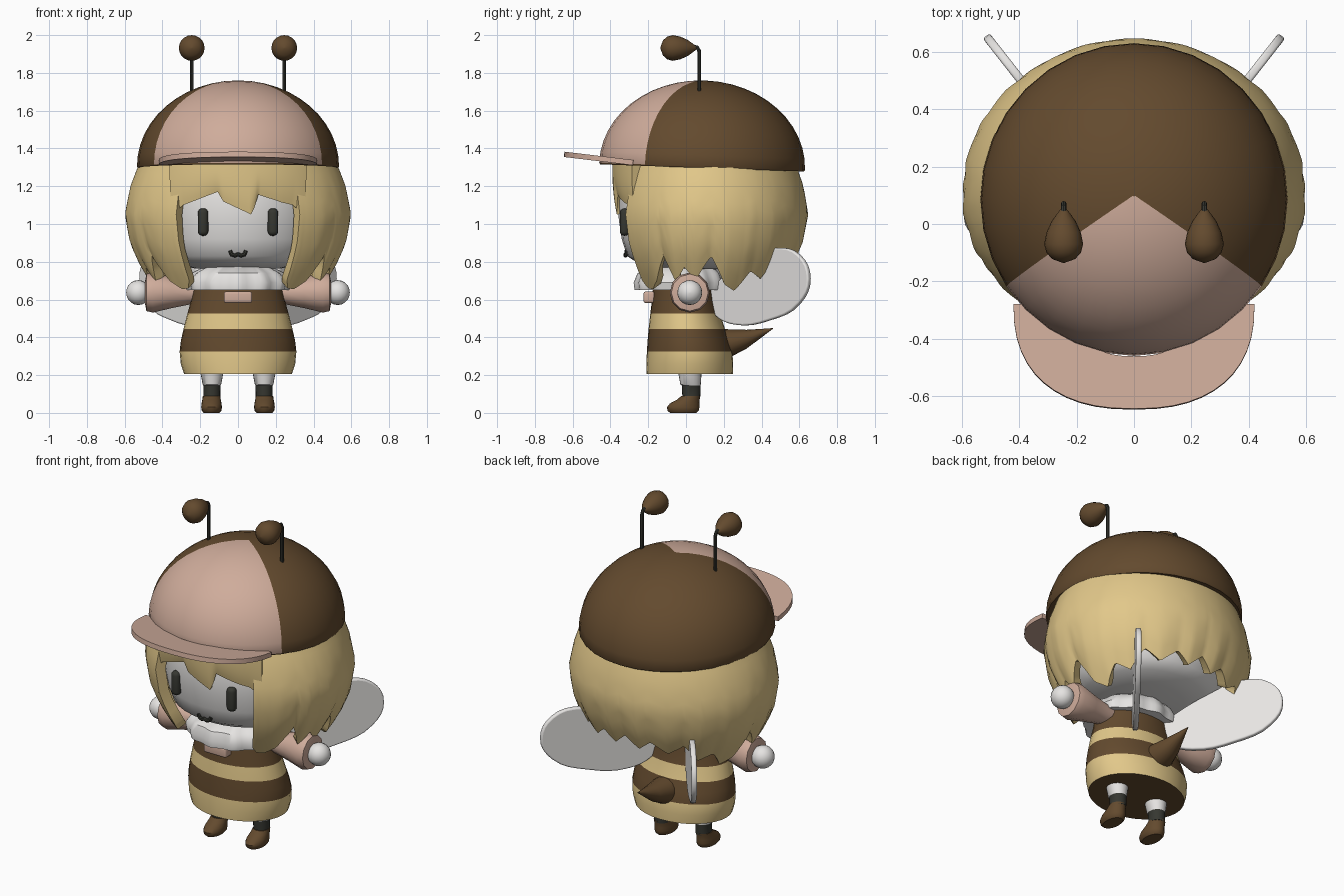
import bpy, math
from math import sin, cos, pi, radians

if "Cube" in bpy.data.objects:
    bpy.data.objects.remove(bpy.data.objects["Cube"])


def paint(name, r, g, b):
    """Flat material from display colour values 0-255."""
    m = bpy.data.materials.new(name)
    m.diffuse_color = [((c / 255 + 0.055) / 1.055) ** 2.4 for c in (r, g, b)] + [1]
    m.use_nodes = True
    m.node_tree.nodes["Principled BSDF"].inputs["Base Color"].default_value = m.diffuse_color
    return m


BROWN = paint("brown", 99, 74, 46)
PINK = paint("dusty pink", 207, 172, 155)
YELLOW = paint("honey yellow", 226, 200, 138)
PALE = paint("pale", 230, 228, 226)
DARK = paint("charcoal", 54, 55, 49)


def make(name, verts, faces, mats, rule=None, loc=(0, 0, 0), rot=(0, 0, 0)):
    me = bpy.data.meshes.new(name)
    me.from_pydata(verts, [], faces)
    for m in mats:
        me.materials.append(m)
    if rule:
        for p in me.polygons:
            p.material_index = rule(p)
    ob = bpy.data.objects.new(name, me)
    ob.location, ob.rotation_euler = loc, rot
    bpy.context.collection.objects.link(ob)
    return ob


def loft(name, levels, mats, rule=None, n=32, ripple=0, **kw):
    """Skin of stacked ellipses; each level is (rx, ry, centre y, z)."""
    verts, faces = [], []
    for rx, ry, cy, z in levels:
        for i in range(n):
            a = 2 * pi * i / n - pi / 2
            k = 1 + ripple * cos(12 * a)
            verts.append((rx * k * cos(a), cy + ry * k * sin(a), z))
    for j in range(len(levels) - 1):
        for i in range(n):
            a, b = j * n + i, j * n + (i + 1) % n
            faces.append((a, b, b + n, a + n))
    faces.append(tuple(reversed(range(n))))
    faces.append(tuple(range(len(verts) - n, len(verts))))
    return make(name, verts, faces, mats, rule, **kw)


def lerp(keys, x):
    if x <= keys[0][0]:
        return keys[0][1]
    for (x0, y0), (x1, y1) in zip(keys, keys[1:]):
        if x <= x1:
            return y0 + (y1 - y0) * (x - x0) / (x1 - x0)
    return keys[-1][1]


def solidify(ob, t, offset):
    m = ob.modifiers.new("thickness", 'SOLIDIFY')
    m.thickness, m.offset = t, offset


def tube(name, pts, r, mat):
    cu = bpy.data.curves.new(name, 'CURVE')
    cu.dimensions, cu.bevel_depth, cu.bevel_resolution = '3D', r, 2
    cu.use_fill_caps = True
    s = cu.splines.new('POLY')
    s.points.add(len(pts) - 1)
    for p, q in zip(s.points, pts):
        p.co = (*q, 1)
    cu.materials.append(mat)
    ob = bpy.data.objects.new(name, cu)
    bpy.context.collection.objects.link(ob)


def rounded_box(name, loc, size, bevel, mat):
    bpy.ops.mesh.primitive_cube_add(size=1, location=loc)
    ob = bpy.context.object
    ob.name = name
    ob.data.materials.append(mat)
    ob.scale = size
    bpy.ops.object.transform_apply(location=False, rotation=False, scale=True)
    m = ob.modifiers.new("round", 'BEVEL')
    m.width, m.segments = bevel, 4


# Hair: curved shells with a lower edge that varies around the head
WIDTH = [(0.64, 0.70), (0.7, 0.78), (0.8, 0.88), (0.9, 0.955), (1.05, 1.0),
         (1.2, 0.95), (1.34, 0.86)]


def hair_shell(name, a0, a1, step, edge, width, rows=10):
    verts, faces = [], []
    n = int((a1 - a0) / step) + 1
    for i in range(n):
        deg = a0 + i * step
        p, low = radians(deg), edge(deg)
        for j in range(rows):
            t = j / (rows - 1)
            z = 1.33 + (low - 1.33) * t
            k = width(z) * (1 + 0.35 * t ** 3 * min(0.06, max(-0.12, 0.74 - low)))
            depth = 0.5 if cos(p) > 0 else 0.55
            verts.append((0.6 * k * sin(p), 0.1 - depth * k * cos(p), z))
    for i in range(n - 1):
        for j in range(rows - 1):
            a = i * rows + j
            faces.append((a, a + 1, a + rows + 1, a + rows))
    solidify(make(name, verts, faces, [YELLOW]), 0.06, -1)


LOCKS = [(33, 0.70), (36, 0.66), (42, 0.655), (50, 0.70), (60, 0.83), (67, 0.69), (75, 0.77),
         (83, 0.70), (94, 0.83), (104, 0.68), (113, 0.645), (122, 0.75), (132, 0.71),
         (142, 0.82), (152, 0.76), (163, 0.83), (171, 0.77), (180, 0.84)]
FRINGE = [(-38, 1.05), (-31, 1.10), (-25, 1.12), (-11, 1.17), (-8, 1.12), (5, 1.06), (7, 1.05),
          (9, 1.09), (11, 1.155), (24, 1.115), (31, 1.10), (38, 1.05)]
hair_shell("hair", 33, 327, 1.5, lambda d: lerp(LOCKS, min(d, 360 - d)), lambda z: lerp(WIDTH, z))
hair_shell("fringe", -38, 38, 1, lambda d: lerp(FRINGE, d), lambda z: 0.98)

# Head
HEAD = [(0.01, 0.755), (0.5, 0.765), (0.75, 0.79), (0.89, 0.83), (0.955, 0.92), (0.99, 1.02),
        (1, 1.12), (0.95, 1.25), (0.8, 1.38), (0.4, 1.45)]
loft("head", [(0.46 * f, 0.44 * f, 0.08, z) for f, z in HEAD], [PALE])
for s in (-1, 1):
    rounded_box("eye", (s * 0.185, -0.325, 1.01), (0.055, 0.05, 0.145), 0.024, DARK)
tube("mouth", [(-0.042, -0.315, 0.858), (-0.034, -0.318, 0.838), (-0.015, -0.32, 0.833),
               (0, -0.32, 0.84), (0.015, -0.32, 0.833), (0.034, -0.318, 0.838),
               (0.042, -0.315, 0.858)], 0.011, DARK)

# Cap: dome with a pink front wedge, and a brim
dome = [(0.505, 0.515, 0, 0.0), (0.53, 0.54, 0, -0.003)]
for i in range(13):
    a = radians(89.5 * i / 12)
    dome.append((0.535 * cos(a), 0.545 * cos(a), 0, 0.005 + 0.455 * sin(a)))


def wedge(p):
    c = p.center
    return int(c.z > 0.001 and abs(math.atan2(c.x, -c.y)) < radians(56.3))


loft("cap", dome, [BROWN, PINK], wedge, loc=(0, 0.085, 1.30), rot=(radians(-2), 0, 0))

verts, faces, n = [], [], 25
for s in (0.5, 0.7, 0.85, 1):
    for i in range(n):
        a = pi * i / (n - 1)
        c, d = cos(a), max(sin(a), 0)
        x = 0.42 * s * math.copysign(abs(c) ** (2 / 2.4), c)
        y = -0.28 - 0.365 * s * d ** (2 / 2.4)
        verts.append((x, y, 1.325 + 0.12 * (-0.28 - y)))
for j in range(3):
    for i in range(n - 1):
        a = j * n + i
        faces.append((a, a + 1, a + n + 1, a + n))
brim = make("cap_brim", verts, faces, [PINK])
solidify(brim, 0.028, 0)

# Antennae: bent stem and drop-shaped tip
DROP = [(-0.055, 0.008), (-0.04, 0.02), (-0.01, 0.042), (0.03, 0.06), (0.07, 0.068),
        (0.1, 0.06), (0.122, 0.04), (0.135, 0.004)]
for s in (-1, 1):
    x = s * 0.245
    tube("antenna_stem", [(x, 0.07, 1.68), (x, 0.07, 1.915), (x, 0.06, 1.935), (x, 0.02, 1.945)],
         0.01, DARK)
    loft("antenna_tip", [(r, r, 0, z) for z, r in DROP], [BROWN], n=20,
         loc=(x, 0, 1.932), rot=(pi / 2, 0, 0))

# Striped dress with a dark underside
DRESS = [(0.26, 0.21, 0.02, 0.205), (0.285, 0.228, 0.02, 0.205), (0.303, 0.23, 0.02, 0.26),
         (0.309, 0.226, 0.019, 0.325), (0.302, 0.215, 0.012, 0.385), (0.288, 0.202, 0.004, 0.445),
         (0.268, 0.185, -0.004, 0.525), (0.25, 0.173, -0.008, 0.59), (0.235, 0.165, -0.01, 0.66)]


def stripe(p):
    z = p.center.z
    return int(0.207 < z < 0.325 or 0.445 < z < 0.525)


loft("dress", DRESS, [BROWN, YELLOW], stripe)
loft("collar", [(0.25, 0.2, -0.02, 0.65), (0.265, 0.235, -0.03, 0.65), (0.275, 0.24, -0.03, 0.69),
                (0.24, 0.22, -0.03, 0.74), (0.14, 0.14, 0, 0.79)], [PALE], n=72, ripple=0.03)
rounded_box("neck_bow", (0, -0.195, 0.612), (0.15, 0.06, 0.06), 0.012, PINK)

# Stinger, curving upward behind the dress
loft("stinger", [(0.085, 0.075, 0.37, -0.17), (0.078, 0.072, 0.37, -0.24),
                 (0.055, 0.05, 0.39, -0.32), (0.028, 0.026, 0.418, -0.39),
                 (0.002, 0.002, 0.447, -0.46)], [BROWN], n=16, rot=(pi / 2, 0, 0))

# Arms, wings and legs, mirrored
WING = [(0, 0.62), (0.07, 0.52), (0.2, 0.468), (0.436, 0.49), (0.64, 0.58), (0.705, 0.71),
        (0.64, 0.835), (0.47, 0.872), (0.3, 0.81), (0.1, 0.7)]
for s in (-1, 1):
    arm = dict(loc=(0, 0.02, 0.637), rot=(0, s * pi / 2, 0))
    loft("sleeve", [(r, r, 0, z) for z, r in ((0.15, 0.055), (0.25, 0.062), (0.35, 0.082),
         (0.45, 0.106), (0.485, 0.098), (0.492, 0.06))], [PINK], n=12, **arm)
    ball = [(0.066 * sin(a), 0.066 * sin(a), 0, 0.528 - 0.064 * cos(a))
            for a in [0.02 + (pi - 0.04) * i / 10 for i in range(11)]]
    loft("hand", ball, [PALE], n=20, **arm)

    cu = bpy.data.curves.new("wing", 'CURVE')
    cu.dimensions, cu.fill_mode = '2D', 'BOTH'
    cu.extrude, cu.bevel_depth, cu.bevel_resolution = 0.006, 0.009, 2
    cu.offset = -0.009
    sp = cu.splines.new('BEZIER')
    sp.bezier_points.add(len(WING) - 1)
    sp.use_cyclic_u, sp.resolution_u = True, 4
    for bp, (u, v) in zip(sp.bezier_points, WING):
        bp.co = (u, v, 0)
        bp.handle_left_type = bp.handle_right_type = 'AUTO'
    cu.materials.append(PALE)
    wing = bpy.data.objects.new("wing", cu)
    wing.location = (s * 0.08, 0.1, 0)
    wing.rotation_euler = (pi / 2, 0, pi / 2 - s * math.atan2(0.615, 0.785))
    bpy.context.collection.objects.link(wing)

    loft("leg", [(0.044, 0.047, 0.028, 0.08), (0.045, 0.05, 0.028, 0.145),
                 (0.049, 0.054, 0.024, 0.15), (0.064, 0.064, 0.02, 0.23)], [DARK, PALE],
         lambda p: int(p.center.z > 0.146), n=20, loc=(s * 0.138, 0, 0))
    loft("shoe", [(0.042, 0.07, -0.015, 0), (0.052, 0.083, -0.015, 0.012),
                  (0.055, 0.086, -0.015, 0.03), (0.053, 0.078, -0.007, 0.05),
                  (0.049, 0.06, 0.012, 0.07), (0.046, 0.05, 0.026, 0.09)], [BROWN],
         n=20, loc=(s * 0.14, 0, 0))

# Bake modifiers and curves, then smooth while keeping hard edges
bpy.ops.object.select_all(action='SELECT')
bpy.context.view_layer.objects.active = brim
bpy.ops.object.convert(target='MESH')
bpy.ops.object.shade_smooth_by_angle(angle=radians(40))
